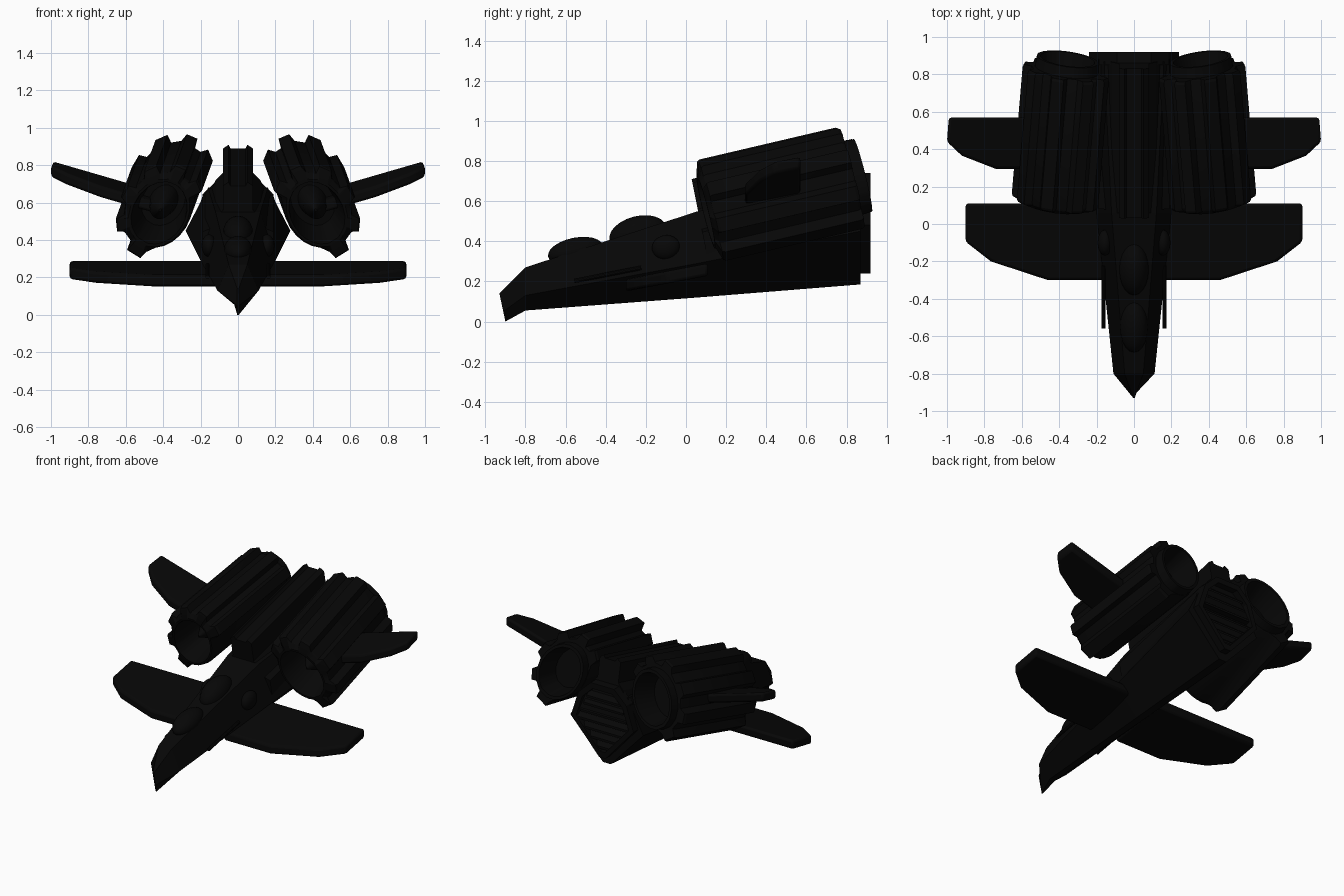
import bpy, bmesh, math
from mathutils import Vector

if "Cube" in bpy.data.objects:
    bpy.data.objects.remove(bpy.data.objects["Cube"])


def material(name, v):
    m = bpy.data.materials.new(name)
    m.diffuse_color = (v, v, v, 1)
    m.use_nodes = True
    m.node_tree.nodes["Principled BSDF"].inputs["Base Color"].default_value = m.diffuse_color
    return m


BLACK = material("matte_black", 0.002)


def finish(name, bm, smooth=None, bevel=0):
    bmesh.ops.recalc_face_normals(bm, faces=bm.faces)
    me = bpy.data.meshes.new(name)
    bm.to_mesh(me)
    bm.free()
    ob = bpy.data.objects.new(name, me)
    bpy.context.collection.objects.link(ob)
    me.materials.append(BLACK)
    if bevel:
        mod = ob.modifiers.new("bevel", 'BEVEL')
        mod.width, mod.segments = bevel, 2
    if smooth:
        bpy.ops.object.select_all(action='DESELECT')
        ob.select_set(True)
        bpy.context.view_layer.objects.active = ob
        bpy.ops.object.shade_smooth_by_angle(angle=math.radians(smooth))
    return ob


def loft(name, rings, **kw):
    """Skin a list of equal closed rings and cap both ends."""
    bm = bmesh.new()
    vs = [[bm.verts.new(p) for p in r] for r in rings]
    n = len(vs[0])
    for a, b in zip(vs, vs[1:]):
        for i in range(n):
            j = (i + 1) % n
            bm.faces.new((a[i], a[j], b[j], b[i]))
    bm.faces.new(vs[0])
    bm.faces.new(vs[-1])
    return finish(name, bm, **kw)


def mirrored(half, y):
    """Closed ring at y from right-hand (x, z) points."""
    return [(x, y, z) for x, z in half] + [(-x, y, z) for x, z in reversed(half)]


def ellipsoid(name, loc, size, pitch=0):
    bpy.ops.mesh.primitive_uv_sphere_add(segments=20, ring_count=12, location=loc, rotation=(pitch, 0, 0))
    ob = bpy.context.object
    ob.name = name
    ob.scale = size
    ob.data.materials.append(BLACK)
    bpy.ops.object.shade_smooth_by_angle(angle=math.radians(40))


# Hull: faceted hexagonal sections with a narrow keel, growing toward the tail
hull = [
    mirrored([(0.004, 0.0), (0.005, 0.05), (0.004, 0.14)], -0.90),
    mirrored([(0.02, 0.055), (0.11, 0.13), (0.05, 0.27)], -0.80),
    mirrored([(0.025, 0.12), (0.20, 0.29), (0.12, 0.55)], 0.06),
    mirrored([(0.03, 0.185), (0.28, 0.45), (0.16, 0.68)], 0.87),
]
hull[0] = [(x, -0.90 - 0.03 * z / 0.14, z) for x, y, z in hull[0]]
loft("hull", hull)

# Cockpit canopy, dorsal pod and side blisters
ellipsoid("canopy", (0, -0.55, 0.35), (0.075, 0.14, 0.068), 0.2)
ellipsoid("dorsal_pod", (0, -0.24, 0.44), (0.08, 0.145, 0.085), 0.25)
for s in (-1, 1):
    ellipsoid("side_blister", (s * 0.155, -0.10, 0.37), (0.04, 0.07, 0.06), 0.2)

# Ridged spine climbing to the tail
half = [(0.19, 0.52), (0.19, 0.645), (0.15, 0.66), (0.12, 0.72), (0.08, 0.76), (0.08, 0.89),
        (0.05, 0.91), (0.04, 0.89)]
front = [(x, 0.03 + (0.70 - (z - 0.20)) * 0.2, z - 0.20) for x, y, z in mirrored(half, 0)]
back = [(x, 0.83 + (0.90 - z) * 0.2, z) for x, y, z in mirrored(half, 0)]
loft("spine", [front, back])

# Tail exhaust frame with a recessed grille
outer = [(0.025, 0.24), (0.24, 0.48), (0.185, 0.65), (0.09, 0.74)]
mid = Vector((0, 0.50))
inner = [tuple(mid + (Vector(p) - mid) * 0.84) for p in outer]
loft("exhaust_frame", [mirrored(outer, 0.85), mirrored(outer, 0.92),
                       mirrored(inner, 0.92), mirrored(inner, 0.875)])
for i in range(7):
    z = 0.32 + i * 0.055
    w = 0.04 + (z - 0.28) * 0.8 if z < 0.48 else 0.2 - (z - 0.48) * 0.42
    slat = [(0.88, z), (0.91, z - 0.025), (0.91, z - 0.01), (0.88, z + 0.015)]
    loft("grille_slat", [[(s * w, y, h) for y, h in slat] for s in (-1, 1)])

# Engines: elliptical shells, ribbed on the outer half, smooth inside, hollow at both ends
PROFILE = []
for c, w in ((-32, 8), (5, 8), (47, 8), (89, 8), (131, 8), (178, 11)):
    PROFILE += [(c - w - 5, 0.82), (c - w, 1.0), (c + w, 1.0), (c + w + 5, 0.85)]
PROFILE += [(208 + 15 * k, 0.75) for k in range(7)]

for s in (-1, 1):
    a, b = Vector((s * 0.42, 0.12, 0.55)), Vector((s * 0.36, 0.825, 0.715))
    d = (b - a).normalized()
    u = d.cross(Vector((0, 0, 1))).normalized()
    v = u.cross(d)

    def ring(t, scale, ribbed=False):
        out = []
        for deg, h in PROFILE:
            r = scale * (h if ribbed else 1)
            p, q = 0.28 * r * math.cos(math.radians(deg)), 0.22 * r * math.sin(math.radians(deg))
            # long axis leans inward at the top
            x = s * (-0.5 * p + 0.866 * q)
            z = 0.866 * p + 0.5 * q
            out.append(a.lerp(b, t) + u * x + v * z)
        return out

    loft("engine", [ring(0.35, 0.5), ring(0.0, 0.62), ring(-0.03, 0.64), ring(-0.03, 0.70),
                    ring(0.0, 0.97, True), ring(0.02, 1, True), ring(0.98, 1, True), ring(1.0, 0.97, True),
                    ring(1.0, 0.72), ring(1.08, 0.70), ring(1.08, 0.62), ring(0.85, 0.5)],
         smooth=25)
    # Intake spike
    loft("intake_spike", [ring(0.36, 0.34), ring(0.18, 0.26), ring(0.06, 0.03)], smooth=35)


def wing(name, outline, z_of, thick, bevel):
    loft(name, [[(x, y, z_of(x, y) + h) for x, y in outline] for h in (-thick / 2, thick / 2)],
         bevel=bevel, smooth=35)


# Wings and forward guns
FRONT = [(0.10, 0.11), (0.90, 0.11), (0.90, -0.095), (0.765, -0.20), (0.46, -0.30), (0.10, -0.30)]
REAR = [(0.45, 0.57), (0.99, 0.57), (1.0, 0.44), (0.92, 0.365), (0.74, 0.295), (0.45, 0.295)]
for s in (-1, 1):
    wing("front_wing", [(s * x, y) for x, y in FRONT],
         lambda x, y: 0.183 + (y + 0.29) * 0.19, 0.062, 0.015)
    wing("rear_wing", [(s * x, y) for x, y in REAR],
         lambda x, y: 0.62 + (abs(x) - 0.60) * 0.29 + (y - 0.30) * 0.22, 0.062, 0.015)
    bpy.ops.mesh.primitive_cylinder_add(vertices=10, radius=0.011, depth=0.34,
                                        location=(s * 0.163, -0.39, 0.235),
                                        rotation=(math.radians(90 + 11), 0, 0))
    gun = bpy.context.object
    gun.name = "gun_barrel"
    gun.data.materials.append(BLACK)
